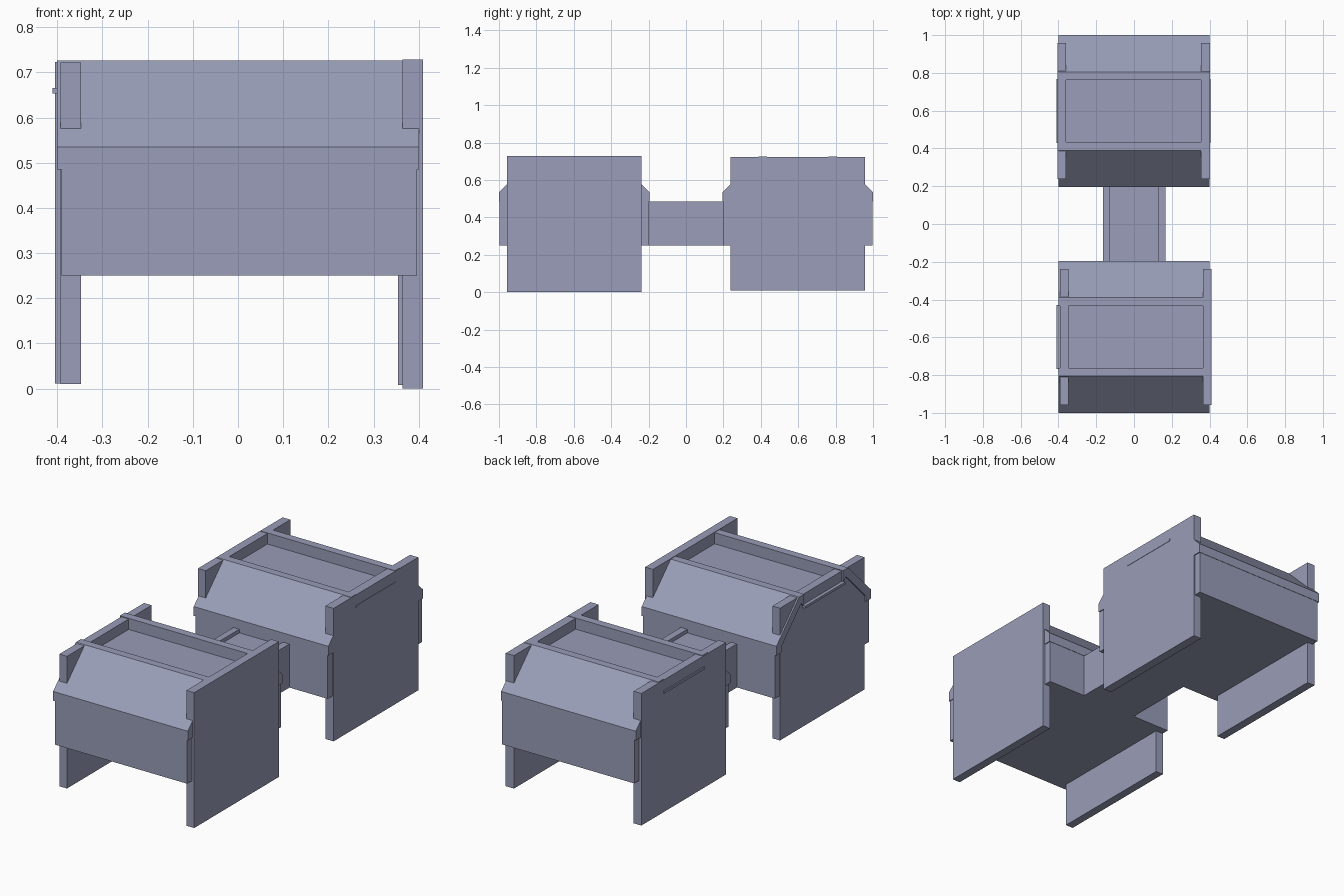
import bpy

if "Cube" in bpy.data.objects:
    bpy.data.objects.remove(bpy.data.objects["Cube"])

mat = bpy.data.materials.new("blue_grey")
mat.diffuse_color = (0.32, 0.34, 0.48, 1)
mat.use_nodes = True
mat.node_tree.nodes["Principled BSDF"].inputs["Base Color"].default_value = mat.diffuse_color


def prism(name, profile, a, b, axis="x"):
    """Extrude a closed 2D profile from a to b along x (y,z points) or y (x,z points)."""
    def at(p, t):
        return (t, p[0], p[1]) if axis == "x" else (p[0], t, p[1])
    n = len(profile)
    verts = [at(p, a) for p in profile] + [at(p, b) for p in profile]
    faces = [tuple(range(n)), tuple(range(2 * n - 1, n - 1, -1))]
    faces += [(i, i + n, (i + 1) % n + n, (i + 1) % n) for i in range(n)]
    me = bpy.data.meshes.new(name)
    me.from_pydata(verts, [], faces)
    ob = bpy.data.objects.new(name, me)
    bpy.context.collection.objects.link(ob)
    me.materials.append(mat)
    # consistent outward normals
    import bmesh
    bm = bmesh.new()
    bm.from_mesh(me)
    bmesh.ops.recalc_face_normals(bm, faces=bm.faces)
    bm.to_mesh(me)
    bm.free()
    return ob


def box(name, x0, x1, y0, y1, z0, z1):
    return prism(name, [(y0, z0), (y1, z0), (y1, z1), (y0, z1)], x0, x1)


# sloped cover: outer lip, slope, flat rim, then the inner side (offset from centre, z)
cover = [(0.402, 0.485), (0.402, 0.535), (0.208, 0.726), (0.165, 0.726),
         (0.165, 0.66), (0.19, 0.685), (0.36, 0.515), (0.36, 0.485)]

# side panels: x0, x1, z0, z1
panels = {
    "front": [(-0.393, -0.348, 0.01, 0.722), (0.364, 0.41, 0.0, 0.729)],
    "rear": [(-0.405, -0.359, 0.012, 0.723), (0.354, 0.403, 0.008, 0.724)],
}

for unit, yc in (("front", -0.598), ("rear", 0.598)):
    # lower body and recessed top
    box(unit + "_tray", -0.391, 0.396, yc - 0.4, yc + 0.4, 0.25, 0.485)
    box(unit + "_recessed_top", -0.411, 0.405, yc - 0.17, yc + 0.17, 0.653, 0.666)
    # sloped covers on both ends
    for side, s in (("near", -1), ("far", 1)):
        prism(f"{unit}_{side}_cover", [(yc + s * d, z) for d, z in cover], -0.401, 0.401)
    # side panels that double as legs
    for side, (x0, x1, z0, z1) in zip(("left", "right"), panels[unit]):
        box(f"{unit}_{side}_panel", x0, x1, yc - 0.36, yc + 0.36, z0, z1)

# connecting channel between the two units
prism("connecting_channel",
      [(-0.165, 0.25), (0.168, 0.25), (0.168, 0.485), (0.13, 0.485),
       (0.13, 0.465), (-0.13, 0.465), (-0.13, 0.485), (-0.165, 0.485)],
      -0.2, 0.2, axis="y")
